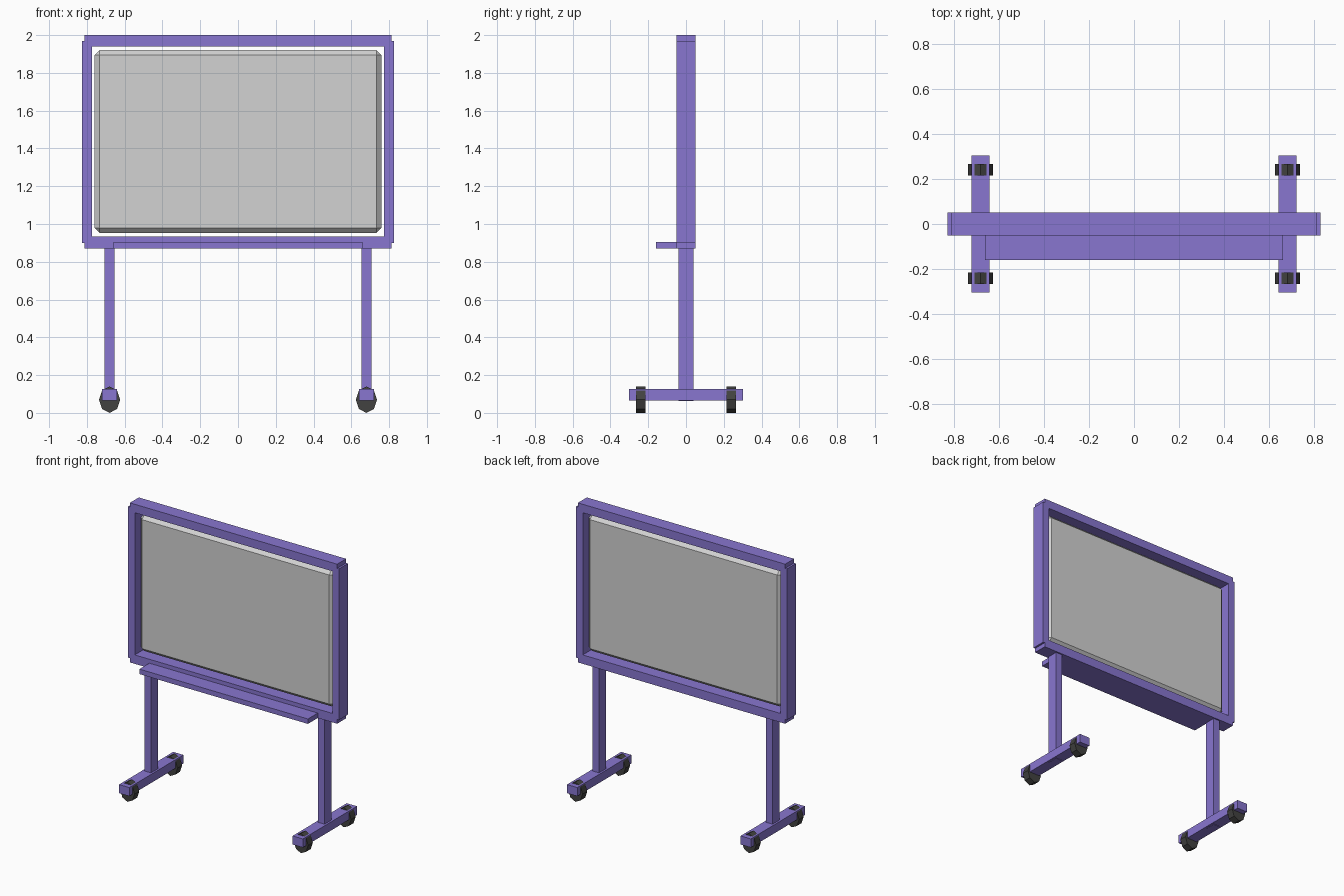
import bpy, bmesh, math
from mathutils import Matrix

if "Cube" in bpy.data.objects:
    bpy.data.objects.remove(bpy.data.objects["Cube"])


def material(name, rgb):
    m = bpy.data.materials.new(name)
    m.diffuse_color = (*rgb, 1.0)
    m.use_nodes = True
    m.node_tree.nodes["Principled BSDF"].inputs["Base Color"].default_value = m.diffuse_color
    return m


PURPLE = material("purple_frame", (0.246, 0.181, 0.631))
GREY = material("light_grey_board", (0.645, 0.645, 0.645))
BLACK = material("black_rubber", (0.055, 0.055, 0.052))


def finish(name, bm, mat):
    me = bpy.data.meshes.new(name)
    bm.to_mesh(me)
    bm.free()
    me.materials.append(mat)
    ob = bpy.data.objects.new(name, me)
    bpy.context.collection.objects.link(ob)
    return ob


def box(name, x, y, z, mat, bevel=0.0):
    """Box from (min, max) ranges, optionally chamfered."""
    bm = bmesh.new()
    size = [r[1] - r[0] for r in (x, y, z)]
    mid = [(r[0] + r[1]) / 2 for r in (x, y, z)]
    bmesh.ops.create_cube(bm, size=1.0, matrix=Matrix.Translation(mid) @ Matrix.Diagonal((*size, 1)))
    if bevel:
        bmesh.ops.bevel(bm, geom=bm.edges[:], offset=bevel, segments=1, affect='EDGES', profile=0.5)
    return finish(name, bm, mat)


def wheel(name, x, y):
    """Eight-sided caster, axle along y, slightly taller than wide."""
    bm = bmesh.new()
    bmesh.ops.create_cone(bm, cap_ends=True, segments=8, radius1=0.07, radius2=0.07, depth=0.052)
    bm.transform(Matrix.Translation((x, y, 0.07)) @ Matrix.Diagonal((0.8, 1, 1, 1))
                 @ Matrix.Rotation(math.pi / 2, 4, 'X'))
    return finish(name, bm, BLACK)


# Frame rails
D = (-0.05, 0.05)
box("top_rail", (-0.812, 0.812), D, (1.94, 2.0), PURPLE)
box("bottom_rail", (-0.812, 0.812), D, (0.87, 0.933), PURPLE)

# Writing board with chamfered edges
box("board", (-0.76, 0.76), (-0.027, 0.027), (0.953, 1.92), GREY, bevel=0.0265)

# Pen tray
box("pen_tray", (-0.66, 0.66), (-0.16, -0.045), (0.87, 0.905), PURPLE)

# Side rails, legs, feet and casters, mirrored left and right
for s, side in ((-1, "left"), (1, "right")):
    def span(c, h):
        return (s * c - h, s * c + h)
    box(side + "_rail", span(0.80, 0.026), D, (0.90, 1.97), PURPLE)
    box(side + "_leg", span(0.68, 0.026), (-0.04, 0.04), (0.062, 0.90), PURPLE)
    box(side + "_foot", span(0.68, 0.04), (-0.303, 0.303), (0.065, 0.126), PURPLE)
    wheel(side + "_front_wheel", s * 0.68, -0.24)
    wheel(side + "_back_wheel", s * 0.68, 0.24)
